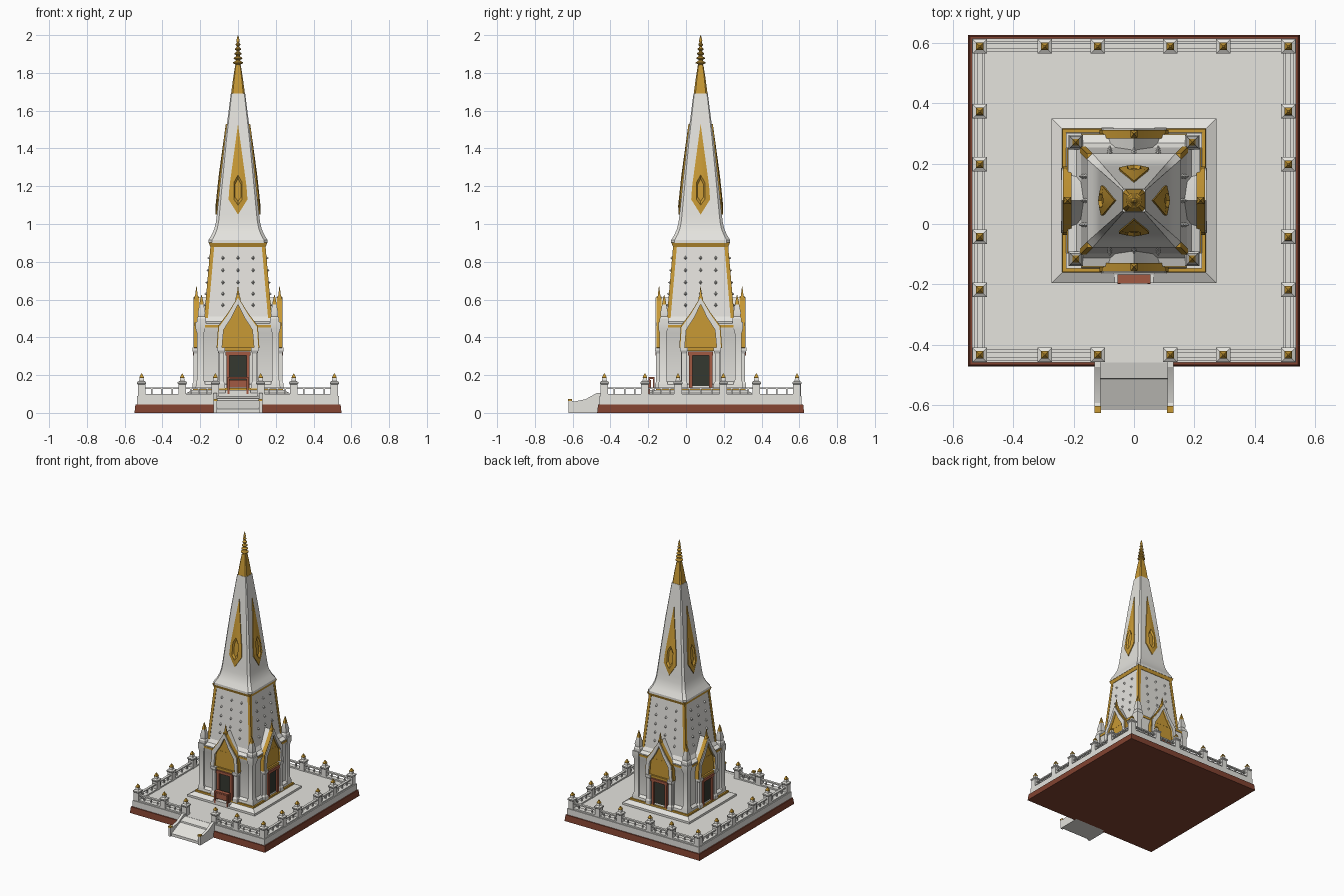
import bpy, bmesh, math
from mathutils import Matrix

cube = bpy.data.objects.get("Cube")
if cube:
    bpy.data.objects.remove(cube, do_unlink=True)

CY = 0.0775  # tower and terrace centre in y


def material(name, rgb):
    m = bpy.data.materials.new(name)
    m.use_nodes = True
    m.diffuse_color = (*rgb, 1)
    bsdf = next(n for n in m.node_tree.nodes if n.type == 'BSDF_PRINCIPLED')
    bsdf.inputs["Base Color"].default_value = (*rgb, 1)
    bsdf.inputs["Roughness"].default_value = 0.7
    return m


WHITE = material("warm_white", (0.78, 0.77, 0.73))
GOLD = material("gold", (0.58, 0.32, 0.035))
BRICK = material("brick_red", (0.22, 0.055, 0.03))
DOOR = material("door_red", (0.36, 0.10, 0.055))
DARK = material("dark_opening", (0.035, 0.04, 0.03))


def loft(bm, rings):
    """Join equal-length rings of points and cap both ends."""
    vs = [[bm.verts.new(p) for p in ring] for ring in rings]
    n = len(vs[0])
    for a, b in zip(vs, vs[1:]):
        for i in range(n):
            j = (i + 1) % n
            bm.faces.new((a[i], a[j], b[j], b[i]))
    bm.faces.new(vs[0][::-1])
    bm.faces.new(vs[-1])


def square(h, z, x=0, y=0, cut=0):
    """Square ring of half-width h, with optional cut corners."""
    c = h * (1 - cut)
    if not cut:
        pts = [(-h, -h), (h, -h), (h, h), (-h, h)]
    else:
        pts = [(-c, -h), (c, -h), (h, -c), (h, c), (c, h), (-c, h), (-h, c), (-h, -c)]
    return [(x + px, y + py, z) for px, py in pts]


def tiers(bm, profile, x=0, y=0, cut=0):
    loft(bm, [square(h, z, x, y, cut) for h, z in profile])


def box(bm, x0, x1, y0, y1, z0, z1):
    loft(bm, [[(x0, y0, z), (x1, y0, z), (x1, y1, z), (x0, y1, z)] for z in (z0, z1)])


def prism(bm, pts, y0, y1):
    loft(bm, [[(x, y, z) for x, z in pts] for y in (y0, y1)])


def part(name, mat, build, turns=(0,)):
    """Build a part once and repeat it on the chosen quarter turns."""
    bm = bmesh.new()
    for k in turns:
        old = set(bm.verts)
        build(bm)
        new = [v for v in bm.verts if v not in old]
        bmesh.ops.rotate(bm, verts=new, matrix=Matrix.Rotation(k * math.pi / 2, 3, 'Z'))
    bmesh.ops.recalc_face_normals(bm, faces=bm.faces)
    me = bpy.data.meshes.new(name)
    bm.to_mesh(me)
    bm.free()
    me.materials.append(mat)
    ob = bpy.data.objects.new(name, me)
    ob.location.y = CY
    bpy.context.collection.objects.link(ob)
    bpy.ops.object.select_all(action='DESELECT')
    ob.select_set(True)
    bpy.context.view_layer.objects.active = ob
    bpy.ops.object.shade_smooth_by_angle(angle=math.radians(25))
    return ob


ALL = (0, 1, 2, 3)

# Terrace
part("terrace_base", BRICK, lambda b: tiers(b, [(0.548, 0), (0.543, 0.045)]))
part("terrace_floor", WHITE, lambda b: tiers(b, [(0.535, 0.045), (0.535, 0.09)]))

# Balustrade
STOPS = (-0.51, -0.295, -0.12, 0.12, 0.295, 0.51)
R = 0.51


def posts(bm):
    for u in STOPS[:-1]:
        tiers(bm, [(0.02, 0.09), (0.02, 0.15), (0.024, 0.155), (0.024, 0.163),
                   (0.013, 0.17), (0.01, 0.185)], u, -R)


def post_tips(bm):
    for u in STOPS[:-1]:
        tiers(bm, [(0.01, 0.183), (0.012, 0.188), (0.002, 0.208)], u, -R)


def bay(bm, a, b):
    box(bm, a, b, -R - 0.018, -R + 0.018, 0.085, 0.1)
    box(bm, a, b, -R - 0.009, -R + 0.009, 0.126, 0.135)
    for i in (1, 2, 3):
        u = a + (b - a) * i / 4
        box(bm, u - 0.004, u + 0.004, -R - 0.004, -R + 0.004, 0.1, 0.13)


def side_bays(bm):
    for i in (0, 1, 3, 4):
        bay(bm, STOPS[i], STOPS[i + 1])


part("balustrade_posts", WHITE, posts, ALL)
part("balustrade_tips", GOLD, post_tips, ALL)
part("balustrade_rails", WHITE, side_bays, ALL)
part("balustrade_middle_rails", WHITE, lambda b: bay(b, -0.12, 0.12), (1, 2, 3))

# Entrance stair with curved side walls
def stair_walls(bm):
    for s in (-1, 1):
        wall = [(-0.7, 0), (-0.7, 0.07), (-0.67, 0.06), (-0.61, 0.072), (-0.55, 0.105), (-0.53, 0.105), (-0.53, 0)]
        loft(bm, [[(s * x, y, z) for y, z in wall] for x in (0.11, 0.13)])


def stair_ramp(bm):
    ramp = [(-0.69, 0), (-0.69, 0.02), (-0.59, 0.065), (-0.588, 0.075), (-0.53, 0.09), (-0.53, 0)]
    loft(bm, [[(x, y, z) for y, z in ramp] for x in (-0.112, 0.112)])


def stair_caps(bm):
    for s in (-0.12, 0.12):
        box(bm, s - 0.011, s + 0.011, -0.702, -0.68, 0.063, 0.073)


part("stair_walls", WHITE, stair_walls)
part("stair_ramp", WHITE, stair_ramp)
part("stair_caps", GOLD, stair_caps)

# Plinth and lower body
part("plinth", WHITE, lambda b: tiers(b, [(0.272, 0.088), (0.272, 0.105), (0.24, 0.122)]))
part("plinth_band", GOLD, lambda b: tiers(b, [(0.238, 0.118), (0.236, 0.133)]))
part("lower_body", WHITE, lambda b: tiers(b, [
    (0.225, 0.13), (0.222, 0.15), (0.205, 0.165), (0.205, 0.42),
    (0.218, 0.45), (0.218, 0.473), (0.19, 0.485), (0.175, 0.51)]))
part("lower_cornice", GOLD, lambda b: tiers(b, [(0.221, 0.452), (0.221, 0.466)]))
part("corner_pilasters", WHITE, lambda b: tiers(b, [
    (0.024, 0.13), (0.024, 0.16), (0.018, 0.175), (0.018, 0.42), (0.025, 0.445), (0.025, 0.48)], 0.199, -0.199), ALL)
part("corner_pinnacles", WHITE, lambda b: tiers(b, [
    (0.024, 0.47), (0.024, 0.5), (0.018, 0.51), (0.02, 0.53), (0.008, 0.59)], 0.193, -0.193), ALL)
part("corner_pinnacle_tips", GOLD, lambda b: tiers(b, [
    (0.013, 0.56), (0.009, 0.59), (0.001, 0.625)], 0.193, -0.193), ALL)

# Porches on the four sides
def mirror(half):
    return [(-x, z) for x, z in half] + [(x, z) for x, z in reversed(half) if x]


OUTER = [(0.108, 0.34), (0.1, 0.455), (0.05, 0.525), (0, 0.61)]
INNER = [(0.085, 0.34), (0.076, 0.44), (0.034, 0.505), (0, 0.575)]


def frame(bm, y0, y1, grow=0.0):
    out = [(x * (1 + grow), z + grow * 0.1) for x, z in mirror(OUTER)]
    prism(bm, out + mirror(INNER)[::-1], y0, y1)


def porch_columns(bm):
    for s in (-0.088, 0.088):
        tiers(bm, [(0.019, 0.13), (0.019, 0.155), (0.013, 0.165), (0.013, 0.315), (0.02, 0.33), (0.02, 0.345)], s, -0.222)


def door_frame(bm):
    for s in (-1, 1):
        box(bm, s * 0.053 - 0.009, s * 0.053 + 0.009, -0.236, -0.2, 0.13, 0.325)
    box(bm, -0.066, 0.066, -0.239, -0.2, 0.305, 0.325)


part("porch_walls", WHITE, lambda b: box(b, -0.105, 0.105, -0.218, -0.15, 0.12, 0.345), ALL)
part("porch_roofs", WHITE, lambda b: prism(b, mirror(OUTER), -0.21, -0.12), ALL)
part("porch_columns", WHITE, porch_columns, ALL)
part("pediment_panels", GOLD, lambda b: prism(b, mirror(OUTER), -0.22, -0.205), ALL)
part("pediment_edges", GOLD, lambda b: frame(b, -0.234, -0.206, 0.05), ALL)
part("pediment_frames", WHITE, lambda b: frame(b, -0.239, -0.23), ALL)
part("pediment_finials", GOLD, lambda b: tiers(b, [
    (0.012, 0.585), (0.012, 0.61), (0.007, 0.62), (0.001, 0.67)], 0, -0.22), ALL)
part("door_frames", DOOR, door_frame, ALL)
part("door_openings", DARK, lambda b: box(b, -0.046, 0.046, -0.223, -0.215, 0.135, 0.308), ALL)
part("door_lintels", GOLD, lambda b: box(b, -0.085, 0.085, -0.232, -0.2, 0.328, 0.345), ALL)

# Front step and offering table
def table(bm):
    box(bm, -0.055, 0.055, -0.275, -0.245, 0.18, 0.19)
    box(bm, -0.05, 0.05, -0.268, -0.262, 0.135, 0.175)
    for x in (-0.05, 0.05):
        for y in (-0.272, -0.248):
            box(bm, x - 0.005, x + 0.005, y - 0.004, y + 0.004, 0.1, 0.182)


part("front_step", WHITE, lambda b: box(b, -0.065, 0.065, -0.272, -0.23, 0.09, 0.12))
part("offering_table", DOOR, table)

# Middle shaft with gold corners and studs
def shaft_half(z):
    return 0.178 - (z - 0.48) * 0.0875


def studs(bm):
    for z in (0.57, 0.63, 0.69, 0.755, 0.82):
        for x in (-0.08, 0, 0.08):
            r = shaft_half(z)
            ring = [(0.011, 0), (0, 0.014), (-0.011, 0), (0, -0.014)]
            loft(bm, [[(x + u * s, -r - d, z + v * s) for u, v in ring]
                      for s, d in ((1, -0.004), (0.1, 0.012))])


def corner_strips(bm):
    loft(bm, [square(0.01, z, shaft_half(z) - 0.007, -shaft_half(z) + 0.007) for z in (0.48, 0.88)])


part("shaft", WHITE, lambda b: tiers(b, [(shaft_half(z), z) for z in (0.47, 0.89)]))
part("shaft_corner_strips", GOLD, corner_strips, ALL)
part("shaft_studs", WHITE, studs, ALL)
part("shaft_cornice", GOLD, lambda b: tiers(b, [(0.146, 0.878), (0.155, 0.902)]))

# Tapering upper tower
ROOF = [(0.156, 0.9), (0.156, 0.915), (0.138, 0.945), (0.125, 0.975), (0.117, 1.01),
        (0.112, 1.05), (0.094, 1.22), (0.07, 1.44), (0.038, 1.69)]
part("upper_tower", WHITE, lambda b: tiers(b, ROOF, cut=0.12))


def roof_half(z):
    for (h0, z0), (h1, z1) in zip(ROOF, ROOF[1:]):
        if z0 <= z <= z1:
            return h0 + (h1 - h0) * (z - z0) / (z1 - z0)


def lozenge(bm):
    outline = mirror([(0, 1.05), (0.05, 1.13), (0.045, 1.2), (0, 1.53)])
    niche = mirror([(0, 1.1), (0.022, 1.13), (0.022, 1.22), (0, 1.26)])
    outline, niche = [[p for i, p in enumerate(q) if i != len(q) - 0 and p not in q[:i]] for q in (outline, niche)]
    core = [(x * 0.7, 1.18 + (z - 1.18) * 0.75) for x, z in niche]
    rings = [(outline, -0.008), (outline, 0.006), (niche, 0.012), (core, 0.002)]
    loft(bm, [[(x, -roof_half(z) - d, z) for x, z in pts] for pts, d in rings])


part("tower_lozenges", GOLD, lozenge, ALL)

# Gold spire with stacked rings
part("spire_base", GOLD, lambda b: tiers(b, [
    (0.037, 1.685), (0.034, 1.71), (0.026, 1.77), (0.015, 1.84)], cut=0.25))


def spire(bm):
    profile = [(0.014, 1.83)]
    for i in range(5):
        z, r = 1.845 + i * 0.024, 0.026 - i * 0.0035
        profile += [(r * 0.5, z), (r, z + 0.006), (r, z + 0.011), (r * 0.5, z + 0.018)]
    profile += [(0.009, 1.97), (0.001, 2.0)]
    loft(bm, [[(r * math.cos(a * math.pi / 6), r * math.sin(a * math.pi / 6), z)
               for a in range(12)] for r, z in profile])


part("spire", GOLD, spire)
